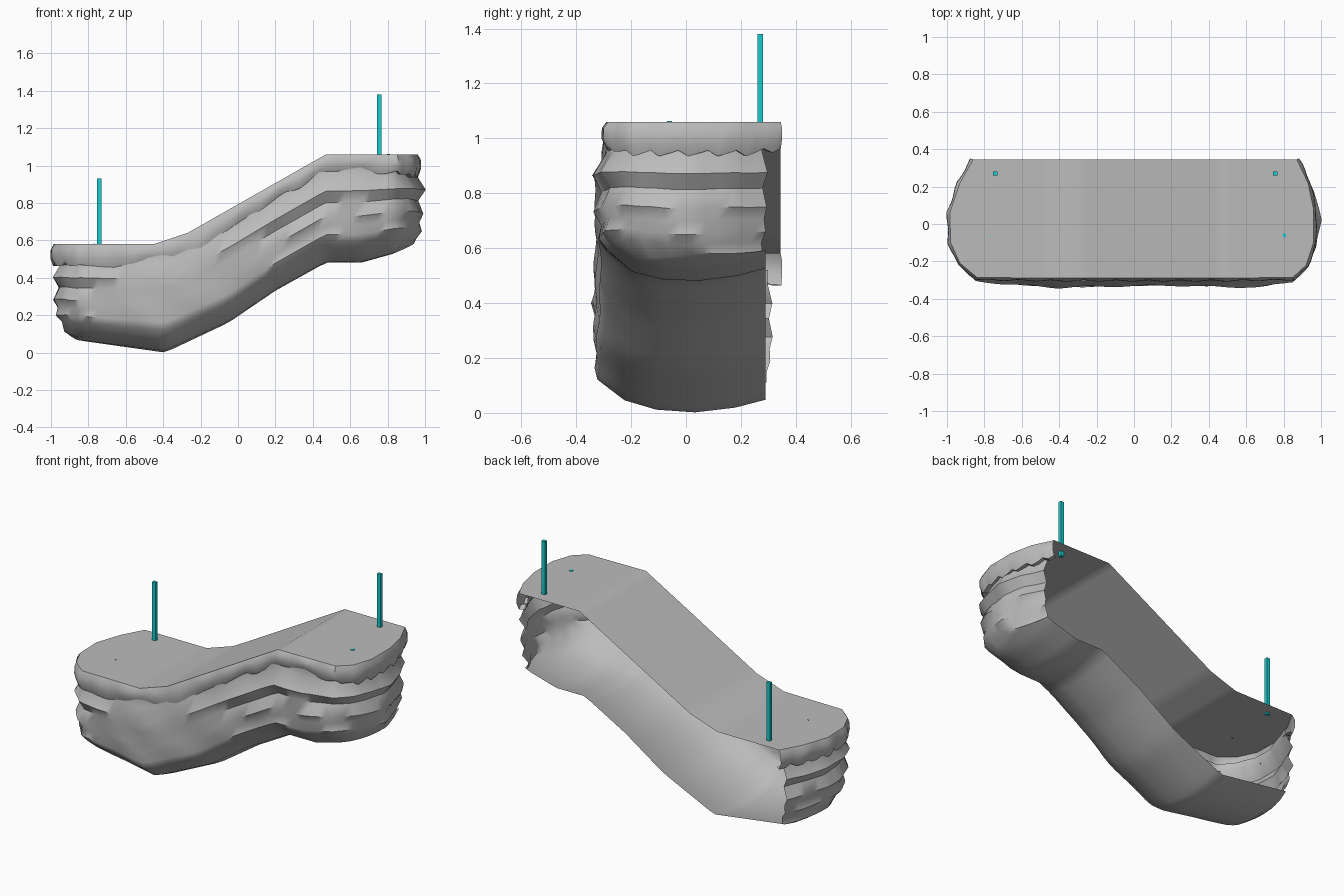
import bpy, bmesh, math
from mathutils import Vector

cube = bpy.data.objects.get("Cube")
if cube:
    bpy.data.objects.remove(cube)


def material(name, color):
    m = bpy.data.materials.new(name)
    m.use_nodes = True
    m.diffuse_color = (*color, 1)
    m.node_tree.nodes["Principled BSDF"].inputs["Base Color"].default_value = (*color, 1)
    return m


STONE = material("stone grey", (0.5, 0.5, 0.5))
CYAN = material("cyan", (0.01, 0.6, 0.62))


def interp(table, x):
    """Piecewise linear lookup."""
    if x <= table[0][0]:
        return table[0][1]
    for (a, u), (b, v) in zip(table, table[1:]):
        if x <= b:
            return u + (v - u) * (x - a) / (b - a)
    return table[-1][1]


def resample(points, step):
    out = []
    for a, b in zip(points, points[1:]):
        a, b = Vector(a), Vector(b)
        n = max(1, round((b - a).length / step))
        out += [a.lerp(b, i / n) for i in range(n)]
    return out + [Vector(points[-1])]


def outward(path):
    """Outward directions along a path that runs clockwise from the +x end."""
    normals = []
    for i in range(len(path)):
        d = path[min(i + 2, len(path) - 1)] - path[max(i - 2, 0)]
        normals.append(Vector((-d.y, d.x)).normalized() * -1)
    mid = len(path) // 2
    if normals[mid].y > 0:
        normals = [-n for n in normals]
    return normals


def sheet(name, rows, angle):
    """Skin a grid of point rows into one open surface."""
    bm = bmesh.new()
    grid = [[bm.verts.new(p) for p in row] for row in rows]
    for up, low in zip(grid, grid[1:]):
        for c in range(len(up) - 1):
            bm.faces.new((up[c], up[c + 1], low[c + 1], low[c]))
    bmesh.ops.remove_doubles(bm, verts=bm.verts, dist=0.0005)
    me = bpy.data.meshes.new(name)
    bm.to_mesh(me)
    bm.free()
    ob = bpy.data.objects.new(name, me)
    bpy.context.collection.objects.link(ob)
    me.materials.append(STONE)
    bpy.ops.object.select_all(action='DESELECT')
    ob.select_set(True)
    bpy.context.view_layer.objects.active = ob
    bpy.ops.object.shade_smooth_by_angle(angle=math.radians(angle))
    return ob


# Height profiles along the length
TOP = [(-0.45, 0.58), (-0.27, 0.64), (0.47, 1.06)]
BASE = [(-0.97, 0.14), (-0.86, 0.065), (-0.39, 0.0), (-0.05, 0.16), (0.2, 0.33),
        (0.47, 0.48), (0.66, 0.48), (0.84, 0.53), (0.96, 0.59)]
DRIP = [(-0.97, 0.47), (-0.85, 0.47), (-0.67, 0.455), (-0.5, 0.49), (-0.27, 0.51),
        (-0.2, 0.53), (-0.05, 0.66), (0.04, 0.72), (0.12, 0.76), (0.25, 0.86),
        (0.32, 0.87), (0.45, 0.97), (0.57, 0.97), (0.66, 0.99), (0.76, 0.95),
        (0.85, 0.97), (0.92, 0.945)]


def base_z(x, y):
    return interp(BASE, x) + (0.08 if y < 0 else 0.05) * (y / 0.3) ** 2


# Cap: flat walking surface with an overhanging ragged lip
cap_path = resample([(0.87, 0.345), (0.93, 0.22), (0.96, 0.08), (0.96, -0.1),
                     (0.92, -0.22), (0.85, -0.285), (0.47, -0.29), (-0.27, -0.29),
                     (-0.45, -0.29), (-0.84, -0.285), (-0.93, -0.21), (-0.98, -0.1),
                     (-0.985, 0.06), (-0.93, 0.22), (-0.86, 0.345)], 0.035)
cap_out = outward(cap_path)
back_edge = [Vector((max(-0.86, min(0.87, p.x)), 0.345)) for p in cap_path]
cap_rows = [[(p.x, p.y, interp(TOP, p.x)) for p in back_edge],
            [(p.x, p.y, interp(TOP, p.x)) for p in cap_path]]
for off, depth in ((0.013, 0.25), (0.015, 0.65), (0.0, 1.0), (-0.03, 0.97)):
    row = []
    for i, (p, n) in enumerate(zip(cap_path, cap_out)):
        q = p + n * (off + 0.004 * math.sin(i * 1.3))
        top = interp(TOP, p.x)
        drop = top - interp(DRIP, p.x)
        if abs(p.x) > 0.86:
            drop += 0.012 * math.sin(i * 2.1)
        row.append((q.x, min(q.y, 0.35), top - drop * depth))
    cap_rows.append(row)
sheet("cap", cap_rows, 40)

# Body: rippled cliff wall wrapping three sides and running under; the rear is open
wall_path = resample([(0.89, 0.29), (0.95, 0.17), (0.985, 0.02), (0.96, -0.12),
                      (0.92, -0.22), (0.84, -0.295), (0.66, -0.325), (0.2, -0.315),
                      (-0.4, -0.335), (-0.84, -0.295), (-0.93, -0.2), (-0.975, -0.08),
                      (-0.975, 0.06), (-0.93, 0.2), (-0.88, 0.31)], 0.045)
wall_out = outward(wall_path)
RIPPLE = [(0, -0.04), (0.13, -0.04), (0.33, 0.015), (0.48, -0.02), (0.66, 0.01),
          (0.78, -0.015), (0.9, -0.005), (1, -0.035)]
body_rows = []
for t, off in RIPPLE:
    row = []
    for i, (p, n) in enumerate(zip(wall_path, wall_out)):
        calm = 0.35 + 0.65 * min(1, abs(p.x + 0.3) / 0.6)
        if t < 0.2:
            calm = 0.8
        q = p + n * (off * calm + 0.004 * math.sin(i * 0.9 + t * 9))
        high = interp(TOP, p.x) - 0.06
        row.append((q.x, q.y, high + (base_z(p.x, p.y) + 0.02 - high) * t))
    body_rows.append(row)
foot = body_rows[-1]
for f in (0.16, 0.35, 0.58, 0.82, 1.0):
    row = []
    for x, y, z in foot:
        bx = x + (max(-0.86, min(0.87, x)) - x) * f
        by = y + (0.29 - y) * f
        row.append((bx, by, base_z(bx, by)))
    body_rows.append(row)
sheet("rock_body", body_rows, 50)


# Slim marker posts and tiny flush studs
def block(name, x, y, low, high, wx, wy):
    bpy.ops.mesh.primitive_cube_add(size=1, location=(x, y, (low + high) / 2))
    ob = bpy.context.object
    ob.name = name
    ob.scale = (wx, wy, high - low)
    ob.data.materials.append(CYAN)


block("low_post", -0.743, 0.27, 0.57, 0.93, 0.024, 0.02)
block("high_post", 0.755, 0.27, 1.03, 1.38, 0.024, 0.02)
block("high_stud", 0.805, -0.06, 1.05, 1.063, 0.018, 0.018)
block("low_stud", -0.77, -0.065, 0.575, 0.583, 0.006, 0.006)
